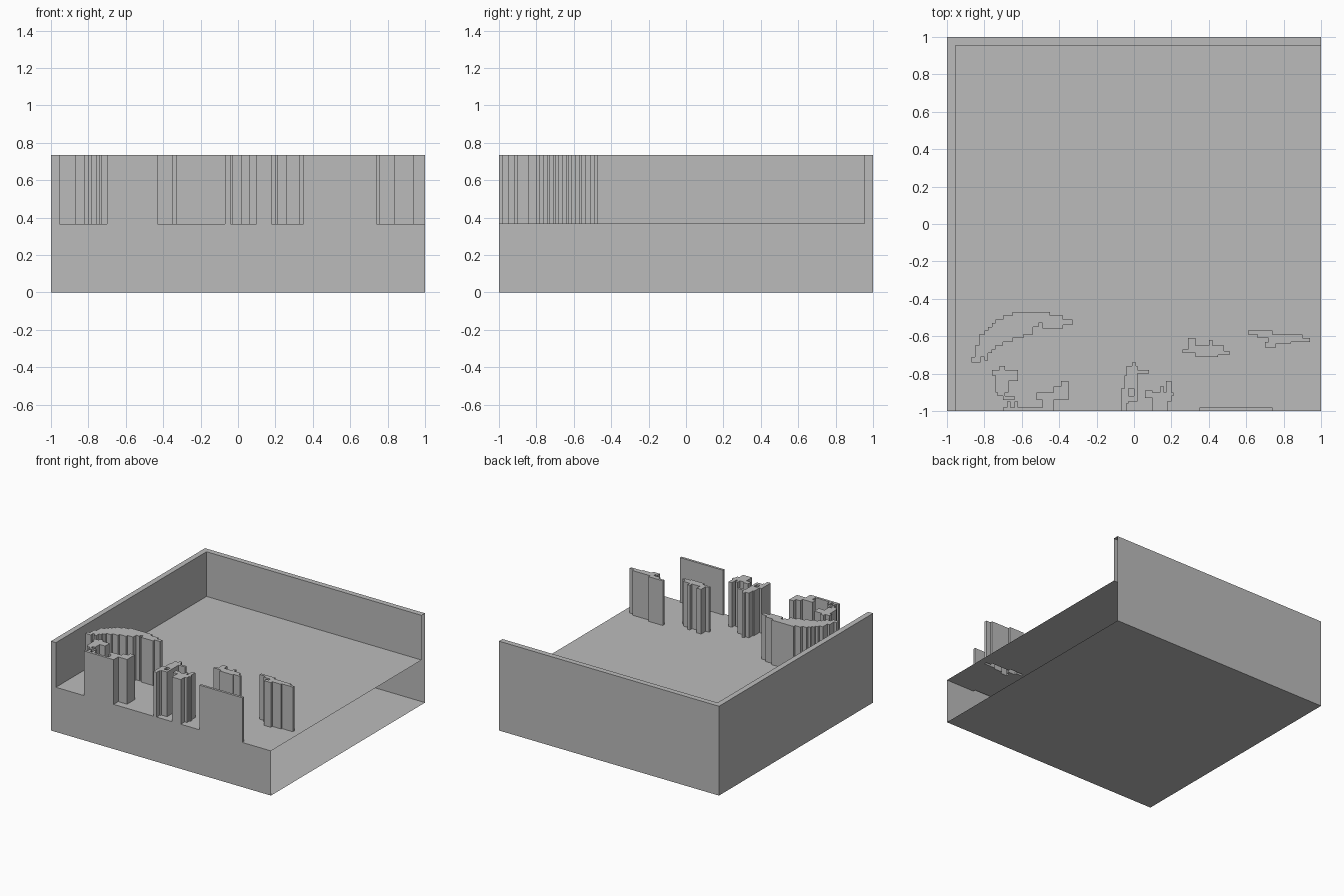
import bpy
import bmesh

if "Cube" in bpy.data.objects:
    bpy.data.objects.remove(bpy.data.objects["Cube"], do_unlink=True)

FLOOR, TOP, WALL = 0.367, 0.734, 4.5

# Footprints as blocks (x0, x1, y0, y1) in hundredths of a unit
WALLS = [(-100, -100 + WALL, -100, 100), (-100, 100, 100 - WALL, 100)]
CRESCENT = [
    (-87, -83, -74, -71), (-85, -82, -74, -65), (-83, -80, -71, -59),
    (-80, -78, -73, -57), (-78, -76, -69, -55), (-76, -74, -67, -53),
    (-74, -70, -65, -51), (-70, -65, -63, -49), (-65, -59, -61, -47),
    (-59, -54, -59, -47), (-54, -51, -55, -47), (-51, -45, -53, -47),
    (-49, -38, -56, -49), (-38, -33, -54, -51),
]
LEFT_PILLARS = [
    (-76, -70, -81, -78), (-72, -69, -84, -76), (-69, -62, -84, -78),
    (-74, -67, -90, -81), (-73, -69, -92, -90), (-70, -64, -94, -92),
    (-70, -43, -100, -98), (-68, -66, -98, -95), (-64, -62, -98, -95),
    (-43, -39, -94, -87), (-39, -35, -94, -84), (-52, -43, -94, -90),
    (-49, -43, -98, -94),
]
MIDDLE_PILLARS = [
    (-4, 2, -81, -76), (-1, 1, -76, -74), (2, 8, -80, -78),
    (-5, 2, -88, -81), (-7, -3, -96, -88), (0, 2, -95, -88),
    (-3, 0, -95, -92), (-7, -4, -100, -96), (6, 10, -93, -89),
    (10, 18, -94, -90), (14, 16, -90, -87), (17, 20, -95, -84),
    (18, 21, -92, -90), (10, 18, -100, -94),
]
RIGHT_PILLARS = [
    (35, 74, -100, -98), (26, 48, -69, -67), (29, 33, -67, -61),
    (33, 48, -67, -65), (40, 42, -65, -62), (33, 45, -71, -69),
    (45, 51, -70, -68), (61, 74, -59, -57), (66, 90, -61, -59),
    (72, 94, -63, -61), (70, 84, -64, -63), (70, 76, -66, -64),
]
BLOCKS = WALLS + CRESCENT + LEFT_PILLARS + MIDDLE_PILLARS + RIGHT_PILLARS

# Grid lines follow the block edges
xs = sorted({v for b in BLOCKS for v in b[:2]})
ys = sorted({v for b in BLOCKS for v in b[2:]})


def height(i, j):
    """Height of a grid cell; below ground outside the plot."""
    if not (0 <= i < len(xs) - 1 and 0 <= j < len(ys) - 1):
        return 0
    x, y = (xs[i] + xs[i + 1]) / 2, (ys[j] + ys[j + 1]) / 2
    raised = any(a < x < b and c < y < d for a, b, c, d in BLOCKS)
    return TOP if raised else FLOOR


bm = bmesh.new()


def quad(*points):
    bm.faces.new([bm.verts.new((x / 100, y / 100, z)) for x, y, z in points])


def upright(p, q, low, high):
    """Vertical panel, split at floor level so that corners meet."""
    levels = sorted({low, high} | ({FLOOR} if low < FLOOR < high else set()))
    for a, b in zip(levels, levels[1:]):
        quad((*p, a), (*q, a), (*q, b), (*p, b))


# Hollow terrain shell: flat tops, and panels wherever the height changes
nx, ny = len(xs) - 1, len(ys) - 1
for i in range(nx):
    for j in range(ny):
        x0, x1, y0, y1, h = xs[i], xs[i + 1], ys[j], ys[j + 1], height(i, j)
        quad((x0, y0, h), (x1, y0, h), (x1, y1, h), (x0, y1, h))
        quad((x0, y0, 0), (x0, y1, 0), (x1, y1, 0), (x1, y0, 0))
        sides = [
            ((x0, y0), (x1, y0), height(i, j - 1)),
            ((x1, y1), (x0, y1), height(i, j + 1)),
            ((x0, y1), (x0, y0), height(i - 1, j)),
        ]
        # The right-hand end of the shell stays open
        if i < nx - 1:
            sides.append(((x1, y0), (x1, y1), height(i + 1, j)))
        for p, q, other in sides:
            if h > other:
                upright(p, q, other, h)

# Merge the cells into large flat faces
bmesh.ops.remove_doubles(bm, verts=bm.verts, dist=0.0001)
bmesh.ops.dissolve_limit(bm, angle_limit=0.01, verts=bm.verts, edges=bm.edges)

mesh = bpy.data.meshes.new("terrain_shell")
bm.to_mesh(mesh)
bm.free()
shell = bpy.data.objects.new("terrain_shell", mesh)
bpy.context.collection.objects.link(shell)

# Plain grey
grey = bpy.data.materials.new("plain_grey")
grey.use_nodes = True
colour = (0.5, 0.5, 0.5, 1)
grey.diffuse_color = colour
grey.node_tree.nodes["Principled BSDF"].inputs["Base Color"].default_value = colour
mesh.materials.append(grey)
